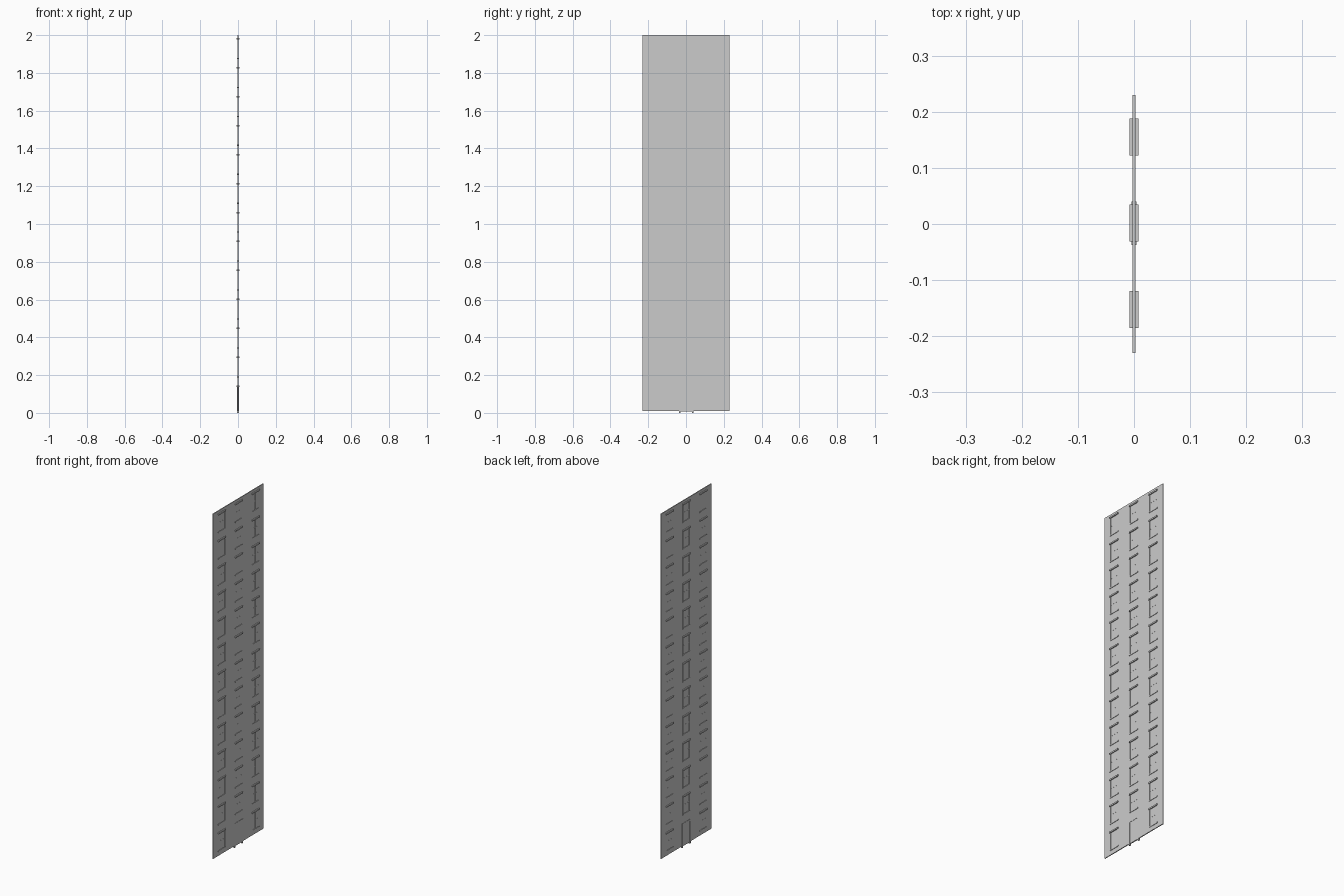
import bpy, bmesh

if "Cube" in bpy.data.objects:
    bpy.data.objects.remove(bpy.data.objects["Cube"])


def build(name, boxes):
    """One mesh object made of boxes given as (half depth, y0, y1, z0, z1)."""
    bm = bmesh.new()
    for hx, y0, y1, z0, z1 in boxes:
        verts = bmesh.ops.create_cube(bm, size=1)["verts"]
        for v in verts:
            v.co = (v.co.x * 2 * hx,
                    (y0 + y1) / 2 + v.co.y * (y1 - y0),
                    (z0 + z1) / 2 + v.co.z * (z1 - z0))
    mesh = bpy.data.meshes.new(name)
    bm.to_mesh(mesh)
    bm.free()
    bpy.context.collection.objects.link(bpy.data.objects.new(name, mesh))


# Thin facade slab, visible from both sides
build("wall", [(0.0025, -0.23, 0.23, 0.01, 2.0)])

# Window grid: 13 storeys, 3 columns, with the door replacing the lowest middle one
PITCH, HALF, T = 0.1533, 0.033, 0.006
frames, bars, hoods, sills = [], [], [], []
for row in range(13):
    z0 = 0.037 + row * PITCH
    z1 = z0 + 0.105
    for y in (-0.1525, 0.0015, 0.155):
        if row == 0 and abs(y) < 0.1:
            continue
        a, b = y - HALF, y + HALF
        # side posts
        frames += [(0.0035, a, a + T, z0, z1), (0.0035, b - T, b, z0, z1)]
        # glazing bars
        m = (z0 + z1) / 2
        bars += [(0.003, y - 0.002, y + 0.002, z0, z1),
                 (0.003, a, b, m - 0.002, m + 0.002)]
        # top hood and bottom sill
        hoods.append((0.008, a, b, z1 - 0.005, z1 + 0.003))
        sills.append((0.005, a, b, z0 - 0.003, z0 + 0.003))

build("window_side_frames", frames)
build("window_bars", bars)
build("window_hoods", hoods)
build("window_sills", sills)

# Door with surrounding frame
build("door_frame", [(0.0045, -0.037, -0.029, 0, 0.14),
                     (0.0045, 0.032, 0.040, 0, 0.14),
                     (0.0045, -0.037, 0.040, 0.132, 0.14)])
build("door_panel", [(0.003, -0.029, 0.032, 0.008, 0.132)])
